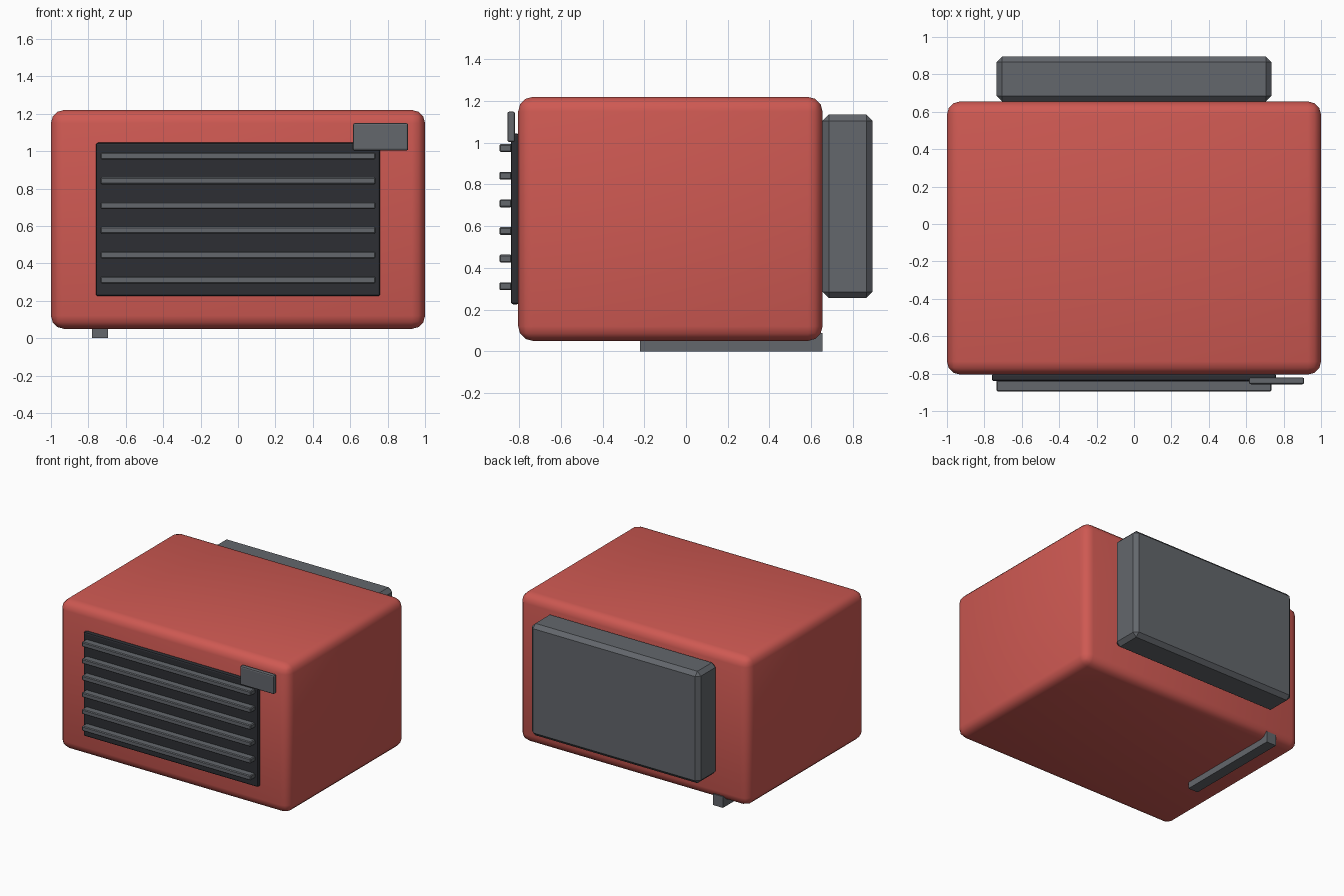
import bpy

default = bpy.data.objects.get("Cube")
if default:
    bpy.data.objects.remove(default, do_unlink=True)


def make_material(name, rgb):
    mat = bpy.data.materials.new(name)
    mat.use_nodes = True
    mat.diffuse_color = (*rgb, 1)
    mat.node_tree.nodes["Principled BSDF"].inputs["Base Color"].default_value = (*rgb, 1)
    return mat


red = make_material("red enamel", (0.62, 0.10, 0.085))
grey = make_material("grey metal", (0.125, 0.135, 0.15))
dark = make_material("dark panel", (0.026, 0.028, 0.034))


def box(name, x, y, z, mat, bevel=0, segments=1, smooth=False):
    """Bevelled box from (min, max) ranges along each axis."""
    ranges = (x, y, z)
    bpy.ops.mesh.primitive_cube_add(size=1, location=[(a + b) / 2 for a, b in ranges])
    obj = bpy.context.object
    obj.name = name
    obj.scale = [b - a for a, b in ranges]
    bpy.ops.object.transform_apply(location=False, rotation=False, scale=True)
    obj.data.materials.append(mat)
    if bevel:
        mod = obj.modifiers.new("rounded edges", "BEVEL")
        mod.width = bevel
        mod.segments = segments
    if smooth:
        bpy.ops.object.shade_smooth()
    return obj


# Main housing
box("housing", (-1, 1), (-0.805, 0.655), (0.05, 1.22), red, 0.07, 3, smooth=True)

# Front grille: dark panel with evenly spaced slats
box("grille_panel", (-0.76, 0.76), (-0.84, -0.8), (0.225, 1.045), dark, 0.012, 2)
for i in range(6):
    z = 0.312 + i * 0.1325
    box(f"grille_slat_{i + 1}", (-0.735, 0.735), (-0.895, -0.835),
        (z - 0.019, z + 0.019), grey, 0.006)

# Small control plate at the upper left corner of the grille
box("control_plate", (0.615, 0.91), (-0.857, -0.82), (1.003, 1.15), grey, 0.01, 2)

# Rear unit with chamfered edges
box("rear_unit", (-0.735, 0.735), (0.655, 0.895), (0.255, 1.135), grey, 0.03)

# Drain rail under the housing
box("drain_rail", (-0.78, -0.695), (-0.22, 0.655), (0, 0.088), grey)
